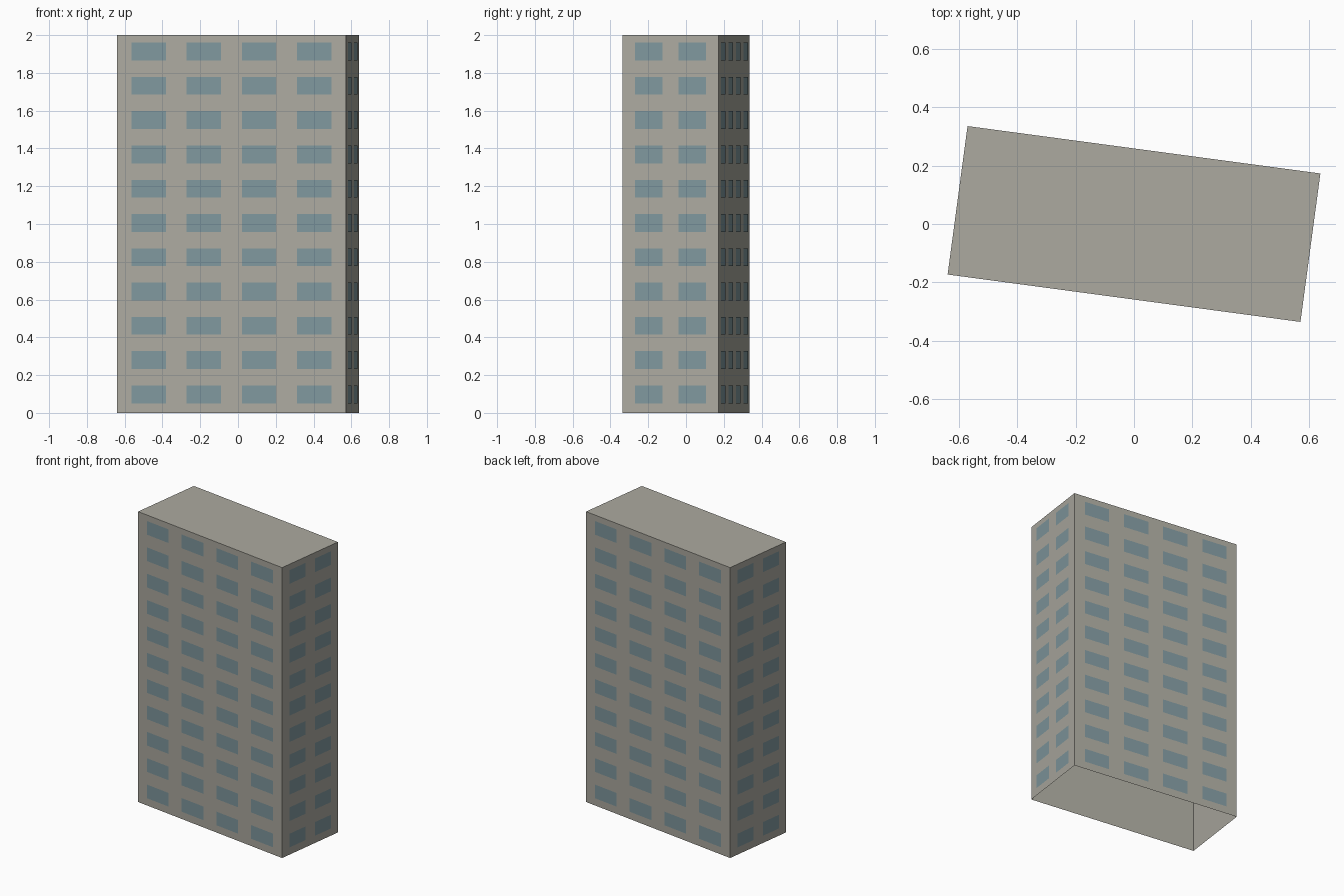
import bpy, bmesh, math
from mathutils import Vector, Matrix

cube = bpy.data.objects.get("Cube")
if cube:
    bpy.data.objects.remove(cube, do_unlink=True)

LENGTH, DEPTH, HEIGHT = 1.222, 0.514, 2.0
TURN = Matrix.Rotation(math.radians(-7.65), 4, 'Z')
FLOORS = 11
LIFT = 0.002


def material(name, rgb):
    mat = bpy.data.materials.new(name)
    mat.use_nodes = True
    mat.diffuse_color = (*rgb, 1)
    mat.node_tree.nodes["Principled BSDF"].inputs["Base Color"].default_value = (*rgb, 1)
    return mat


def add_object(name, bm, mat):
    mesh = bpy.data.meshes.new(name)
    bm.to_mesh(mesh)
    bm.free()
    mesh.materials.append(mat)
    obj = bpy.data.objects.new(name, mesh)
    obj.matrix_world = TURN
    bpy.context.collection.objects.link(obj)


concrete = material("warm grey concrete", (0.413, 0.402, 0.352))
glass = material("blue grey glass", (0.216, 0.314, 0.342))

# Tower shell: walls and flat roof, open underneath
bm = bmesh.new()
bmesh.ops.create_cube(bm, size=1)
bmesh.ops.scale(bm, vec=(LENGTH, DEPTH, HEIGHT), verts=bm.verts)
bmesh.ops.translate(bm, vec=(0, 0, HEIGHT / 2), verts=bm.verts)
floor = [f for f in bm.faces if f.normal.z < -0.5]
bmesh.ops.delete(bm, geom=floor, context='FACES_ONLY')
add_object("tower_walls_and_roof", bm, concrete)


# Window grid on one wall, facing the given quarter turn from the front
def windows(name, quarter, columns, spacing, width, distance):
    bm = bmesh.new()
    spin = Matrix.Rotation(quarter * math.pi / 2, 4, 'Z')
    for row in range(FLOORS):
        z = 0.098 + row * 0.1815
        for col in range(columns):
            x = (col - (columns - 1) / 2) * spacing
            corners = [(-1, -1), (1, -1), (1, 1), (-1, 1)]
            bm.faces.new([bm.verts.new(spin @ Vector((x + sx * width / 2, -distance - LIFT,
                                                      z + sz * 0.047)))
                          for sx, sz in corners])
    add_object(name, bm, glass)


for name, quarter in (("front_windows", 0), ("back_windows", 2)):
    windows(name, quarter, 4, 0.295, 0.183, DEPTH / 2)
for name, quarter in (("left_windows", 1), ("right_windows", 3)):
    windows(name, quarter, 2, 0.232, 0.147, LENGTH / 2)
